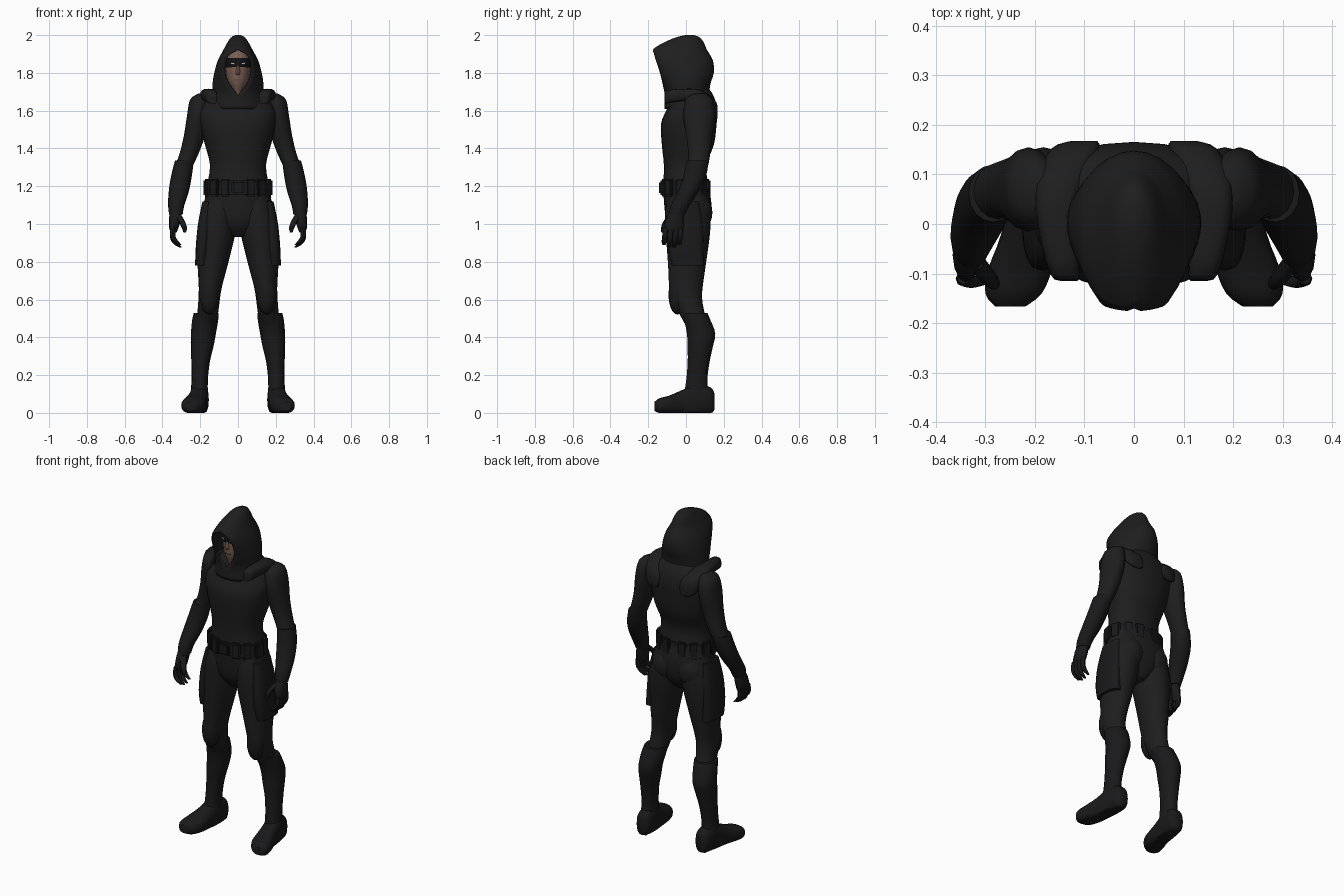
import bpy, bmesh, math
from mathutils import Vector, Matrix

cube = bpy.data.objects.get("Cube")
if cube:
    bpy.data.objects.remove(cube, do_unlink=True)


def material(name, red, green, blue):
    mat = bpy.data.materials.new(name)
    mat.use_nodes = True
    color = (red, green, blue, 1)
    mat.diffuse_color = color
    shader = next(node for node in mat.node_tree.nodes if node.type == 'BSDF_PRINCIPLED')
    shader.inputs["Base Color"].default_value = color
    shader.inputs["Roughness"].default_value = .8
    return mat


SUIT = material("charcoal cloth", .013, .013, .013)
GEAR = material("black leather", .010, .010, .011)
SKIN = material("skin", .2, .115, .09)
MASK = material("mask black", .006, .006, .006)
WHITE = material("eye white", .6, .6, .6)
LIPS = material("lip brown", .1, .05, .04)


def finish(name, bm, mat, sharp=45):
    """Clean the mesh, smooth all but sharp edges and link the object."""
    bmesh.ops.remove_doubles(bm, verts=bm.verts, dist=.0002)
    bmesh.ops.recalc_face_normals(bm, faces=bm.faces)
    for face in bm.faces:
        face.smooth = True
    for edge in bm.edges:
        edge.smooth = edge.calc_face_angle(0) < math.radians(sharp)
    mesh = bpy.data.meshes.new(name)
    bm.to_mesh(mesh)
    bm.free()
    mesh.materials.append(mat)
    obj = bpy.data.objects.new(name, mesh)
    bpy.context.scene.collection.objects.link(obj)
    return obj


def smooth_rows(rows, steps=3):
    """Pass a smooth spline through the section rows."""
    rows = [Vector(row) for row in rows]
    result = []
    for i in range(len(rows) - 1):
        before, a, b = rows[max(i - 1, 0)], rows[i], rows[i + 1]
        after = rows[min(i + 2, len(rows) - 1)]
        for k in range(steps):
            t = k / steps
            result.append(a + ((b - before) * t
                               + (before * 2 - a * 5 + b * 4 - after) * t ** 2
                               + (a * 3 - before - b * 3 + after) * t ** 3) / 2)
    return result + [rows[-1]]


def bridge(bm, rings, closed):
    for low, high in zip(rings, rings[1:]):
        count = len(low)
        for i in range(count if closed else count - 1):
            j = (i + 1) % count
            bm.faces.new((low[i], low[j], high[j], high[i]))


def loft(name, mat, rows, side=1, axis='z', sides=16, square=1, floor=-1):
    """Skin oval sections; each row is centre x, y, z and two radii."""
    bm = bmesh.new()
    rings = []
    for x, y, z, width, depth in smooth_rows(rows):
        ring = []
        for i in range(sides):
            angle = math.tau * i / sides
            c, s = math.cos(angle), math.sin(angle)
            u = math.copysign(abs(c) ** square, c) * max(width, .002)
            v = math.copysign(abs(s) ** square, s) * max(depth, .002)
            point = (x + u, y + v, z) if axis == 'z' else (x + u, y, max(z + v, floor))
            ring.append(bm.verts.new((point[0] * side, point[1], point[2])))
        rings.append(ring)
    bridge(bm, rings, True)
    bm.faces.new(rings[0])
    bm.faces.new(rings[-1])
    return finish(name, bm, mat)


def ellipsoid(name, mat, center, radii, side=1):
    bm = bmesh.new()
    bmesh.ops.create_uvsphere(bm, u_segments=16, v_segments=10, radius=1)
    bm.transform(Matrix.Translation((center[0] * side, center[1], center[2]))
                 @ Matrix.Diagonal((*radii, 1)))
    return finish(name, bm, mat)


def box(name, mat, center, size, turn=0, tilt=0, bevel=.008):
    bm = bmesh.new()
    bmesh.ops.create_cube(bm, size=1)
    bm.transform(Matrix.Diagonal((*size, 1)))
    if bevel:
        bmesh.ops.bevel(bm, geom=bm.edges, offset=bevel, segments=2, affect='EDGES')
    bm.transform(Matrix.Translation(center) @ Matrix.Rotation(turn, 4, 'Z')
                 @ Matrix.Rotation(tilt, 4, 'Y'))
    return finish(name, bm, mat)


# Torso and pelvis
loft("torso", SUIT, [
    (0, .01, .93, .04, .06), (0, .01, 1, .13, .11), (0, .01, 1.1, .175, .125),
    (0, 0, 1.2, .165, .12), (0, -.005, 1.31, .148, .112), (0, .01, 1.42, .175, .138),
    (0, .015, 1.53, .2, .147), (0, .03, 1.6, .2, .135), (0, .04, 1.67, .155, .11),
    (0, .04, 1.72, .09, .08)], sides=24, square=.9)

# Head, face and eye mask
loft("head", SKIN, [
    (0, 0, 1.64, .05, .05), (0, -.035, 1.71, .032, .05), (0, -.025, 1.75, .053, .075),
    (0, -.02, 1.8, .065, .085), (0, -.015, 1.86, .07, .09), (0, -.01, 1.91, .055, .075),
    (0, 0, 1.94, .02, .03)], sides=20)
loft("eye_mask", MASK, [
    (0, -.018, 1.825, .068, .087), (0, -.017, 1.85, .073, .093),
    (0, -.015, 1.878, .071, .091)], sides=20)
loft("nose", SKIN, [
    (0, -.1, 1.845, .006, .008), (0, -.108, 1.808, .012, .014),
    (0, -.1, 1.79, .009, .01)], sides=8)
box("mouth", LIPS, (0, -.101, 1.762), (.034, .006, .005), bevel=0)

# Hood: open oval sections (height, front, back, half width, half opening)
bm = bmesh.new()
rings = []
for z, front, back, width, gap in smooth_rows([
        (1.61, -.11, .15, .145, 0), (1.68, -.108, .122, .133, 0),
        (1.74, -.12, .125, .131, .045), (1.8, -.135, .143, .122, .068),
        (1.86, -.155, .14, .105, .066), (1.9, -.168, .12, .085, .045),
        (1.925, -.168, .105, .071, 0), (1.96, -.11, .09, .052, 0),
        (1.985, -.05, .07, .034, 0), (1.997, 0, .04, .012, 0)]):
    start = math.asin(min(max(gap, 0) / width, .9))
    depth = (back - front) / (1 + math.cos(start))
    angles = [start + (math.tau - start * 2) * i / 24 for i in range(25)]
    rings.append([bm.verts.new((width * math.sin(a), back - depth - depth * math.cos(a), z))
                  for a in angles])
bridge(bm, rings, False)
bm.faces.new(rings[-1][:-1])
hood = finish("hood", bm, SUIT, 60)
shell = hood.modifiers.new("cloth thickness", 'SOLIDIFY')
shell.thickness = .008
shell.offset = 0

# Belt, buckle and pouches
loft("belt", GEAR, [(0, -.005, 1.155, .172, .126), (0, -.005, 1.23, .168, .124)], sides=24)
box("buckle", GEAR, (0, -.132, 1.192), (.07, .022, .07))
for i, degrees in enumerate((24, 48, 78, 108, 138, 162)):
    for side in (1, -1):
        a = math.radians(degrees) * side
        spot = (.166 * math.sin(a), -.005 - .121 * math.cos(a), 1.192)
        turn = math.atan2(.121 * math.sin(a), .166 * math.cos(a))
        box(f"belt_pouch_{i}", GEAR, spot, (.056, .03, .095), turn=turn)

for side, label in ((1, "left"), (-1, "right")):
    # Eyes
    box(label + "_eye", WHITE, (.028 * side, -.102, 1.85), (.02, .008, .006),
        turn=.3 * side, tilt=-.25 * side, bevel=0)

    # Collar band over the shoulder
    loft(label + "_collar_band", SUIT, [
        (.13, -.115, 1.65, .015, .015), (.14, -.1, 1.672, .03, .034),
        (.155, 0, 1.684, .04, .032), (.15, .08, 1.67, .048, .038),
        (.12, .15, 1.61, .05, .05), (.1, .168, 1.59, .025, .03)], side, axis='y', square=.7)

    # Arm and flared gauntlet
    loft(label + "_upper_arm", SUIT, [
        (.19, .07, 1.69, .02, .03), (.203, .07, 1.66, .05, .07),
        (.213, .07, 1.58, .056, .085), (.23, .07, 1.47, .056, .07),
        (.26, .07, 1.37, .05, .058), (.288, .06, 1.3, .047, .055),
        (.3, .04, 1.22, .045, .05)], side)
    loft(label + "_gauntlet", GEAR, [
        (.284, .062, 1.335, .05, .058), (.3, .045, 1.25, .055, .06),
        (.314, .01, 1.17, .053, .055), (.327, -.03, 1.1, .043, .05),
        (.329, -.048, 1.05, .036, .042)], side)

    # Hand with curled fingers
    loft(label + "_palm", GEAR, [
        (.329, -.045, 1.07, .03, .036), (.333, -.058, 1.03, .032, .048),
        (.34, -.065, .98, .025, .052), (.34, -.067, .955, .014, .045)], side, sides=12)
    for finger in range(4):
        y = -.108 + finger * .027
        drop = .012 * (finger in (1, 2))
        loft(f"{label}_finger_{finger}", GEAR, [
            (.344, y, .98, .014, .014), (.345, y - .004, .935 - drop, .014, .014),
            (.326, y - .008, .905 - drop, .014, .013),
            (.304, y - .008, .888 - drop, .007, .008)], side, sides=8)
    loft(label + "_thumb", GEAR, [
        (.32, -.075, 1.05, .018, .018), (.296, -.105, 1.01, .017, .017),
        (.283, -.12, .975, .013, .013), (.283, -.124, .955, .006, .006)], side, sides=8)

    # Leg, buttock, thigh guard and knee pad
    loft(label + "_leg", SUIT, [
        (.09, .01, 1.15, .08, .105), (.1, .01, 1.06, .095, .12),
        (.114, .01, .95, .1, .117), (.134, .005, .785, .08, .1),
        (.145, 0, .68, .063, .09), (.152, .003, .61, .057, .082),
        (.16, .03, .53, .055, .068), (.172, .06, .46, .05, .06)], side)
    ellipsoid(label + "_buttock", SUIT, (.085, .06, 1.06), (.088, .08, .1), side)
    loft(label + "_thigh_guard", GEAR, [
        (.16, 0, 1.12, .028, .07), (.176, 0, 1, .036, .09),
        (.187, 0, .87, .037, .093), (.19, .01, .78, .037, .085)], side, square=.75)
    ellipsoid(label + "_knee_pad", GEAR, (.152, -.045, .625), (.052, .048, .105), side)

    # Boot shaft and foot
    loft(label + "_boot_shaft", GEAR, [
        (.168, .045, .53, .066, .068), (.174, .06, .49, .069, .07),
        (.183, .08, .42, .066, .075), (.19, .075, .35, .06, .067),
        (.198, .067, .27, .049, .058), (.203, .057, .17, .043, .056),
        (.206, .055, .08, .048, .07)], side)
    loft(label + "_foot", GEAR, [
        (.2, .15, .06, .022, .045), (.2, .13, .065, .043, .07),
        (.205, .06, .07, .05, .085), (.215, -.02, .055, .053, .066),
        (.23, -.09, .043, .064, .048), (.243, -.14, .038, .057, .04),
        (.25, -.167, .034, .03, .024)], side, axis='y', square=.8, floor=0)
